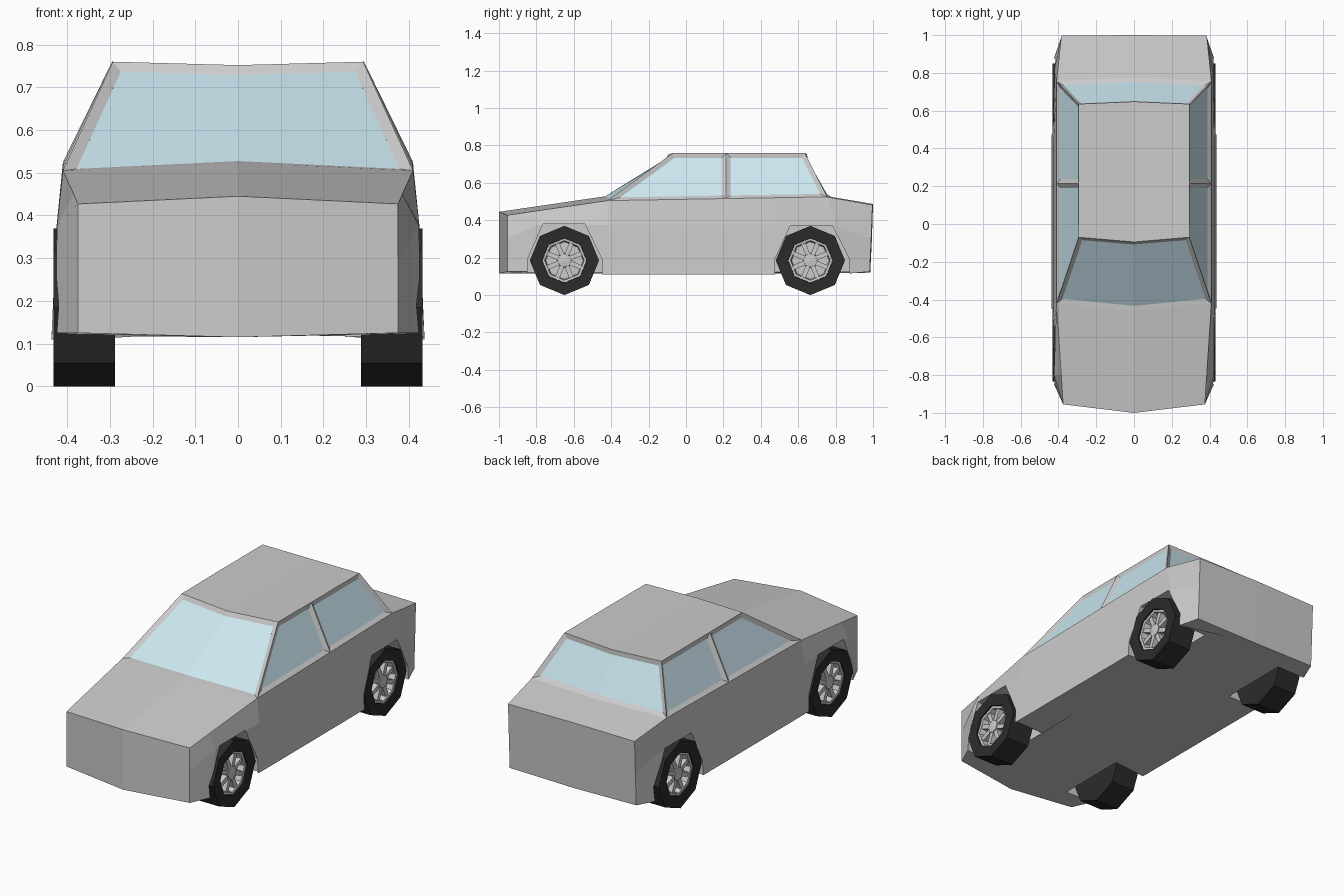
import bpy, bmesh, math
from mathutils import Matrix, Vector

if "Cube" in bpy.data.objects:
    bpy.data.objects.remove(bpy.data.objects["Cube"])


def material(name, rgb):
    m = bpy.data.materials.new(name)
    m.diffuse_color = (*rgb, 1)
    m.use_nodes = True
    m.node_tree.nodes["Principled BSDF"].inputs["Base Color"].default_value = m.diffuse_color
    return m


def bm_from_polys(polys, mirror=True):
    """Weld coordinate polygons into a bmesh, optionally with their x mirror."""
    bm, cache = bmesh.new(), {}

    def vert(p):
        key = tuple(round(c, 5) + 0.0 for c in p)
        if key not in cache:
            cache[key] = bm.verts.new(key)
        return cache[key]

    for poly in polys:
        bm.faces.new([vert(p) for p in poly])
    if mirror:
        for poly in polys:
            bm.faces.new([vert((-p[0], p[1], p[2])) for p in reversed(poly)])
    return bm


def make_object(name, bm, mat=None, loc=(0, 0, 0)):
    me = bpy.data.meshes.new(name)
    bm.to_mesh(me)
    bm.free()
    if mat:
        me.materials.append(mat)
    ob = bpy.data.objects.new(name, me)
    ob.location = loc
    bpy.context.collection.objects.link(ob)
    return ob


def lathe(bm, profile, n=8):
    """Revolve (x, radius) points around the x axis."""
    vs = [bm.verts.new((x, 0, r)) for x, r in profile]
    es = [bm.edges.new(e) for e in zip(vs, vs[1:])]
    bmesh.ops.spin(bm, geom=vs + es, cent=(0, 0, 0), axis=(1, 0, 0),
                   angle=math.tau, steps=n, use_duplicate=False)
    bmesh.ops.remove_doubles(bm, verts=bm.verts, dist=1e-4)
    bmesh.ops.recalc_face_normals(bm, faces=bm.faces)


rubber = material("rubber", (0.025, 0.025, 0.025))
glass = material("glass", (0.6, 0.8, 0.88))

# Lower body: three half-outlines from nose to tail
top = [(0, -1, .445), (.375, -.955, .427), (.385, -.8, .45), (.41, -.42, .505),
       (.41, .45, .52), (.41, .755, .525), (.385, .997, .482), (0, 1, .487)]
mid = [(0, -1, .3), (.375, -.955, .3), (.424, -.8, .375), (.425, -.42, .375),
       (.425, .45, .375), (.42, .8, .37), (.385, .99, .3), (0, .994, .3)]
low = [(0, -1, .115), (.375, -.955, .125), (.427, -.84, .125), (.437, -.42, .11),
       (.437, .47, .11), (.43, .86, .115), (.385, .982, .125), (0, .985, .12)]
cowl, deck = (0, -.46, .524), (0, .775, .525)
polys = [[a[i], a[i + 1], b[i + 1], b[i]]
         for a, b in ((low, mid), (mid, top)) for i in range(7)]
polys += [top[:4] + [cowl],                 # hood
          [cowl] + top[3:6] + [deck],       # under the cabin
          [deck] + top[5:],                 # boot lid
          low[::-1]]                        # floor
body = make_object("lower_body", bm_from_polys(polys))

# Wheel arch cutters
polys = []
for y, h in ((-.648, .38), (.675, .372)):
    prof = [(y - .2, -.1), (y + .2, -.1), (y + .2, .19), (y + .107, h),
            (y - .117, h), (y - .2, .19)]
    inner, outer = ([(x, *p) for p in prof] for x in (.25, .6))
    polys += [outer, inner[::-1]]
    polys += [[inner[i], inner[(i + 1) % 6], outer[(i + 1) % 6], outer[i]]
              for i in range(6)]
bm = bm_from_polys(polys)
bmesh.ops.recalc_face_normals(bm, faces=bm.faces)
cutter = make_object("wheel_arch_cutter", bm)
cutter.hide_render = True
cutter.display_type = 'WIRE'
cut = body.modifiers.new("arches", 'BOOLEAN')
cut.operation, cut.object, cut.solver = 'DIFFERENCE', cutter, 'EXACT'

# Cabin: roof and window frames, with recessed glass
a, p, b = top[3], (.41, .215, .516), top[5]
fc, f, rp = (0, -.095, .752), (.293, -.07, .76), (.295, .215, .76)
r, rc = (.295, .635, .76), (0, .648, .752)
bm = bm_from_polys([[cowl, a, f, fc], [a, p, rp, f], [p, b, r, rp],
                    [b, deck, rc, r], [fc, f, rp, r, rc]])
fs = list(bm.faces)
bm.normal_update()
panes = {"windscreen": (0, 5), "rear_window": (3, 8),
         "right_front_window": (1,), "right_back_window": (2,),
         "left_front_window": (6,), "left_back_window": (7,)}
for name, ids in panes.items():
    group = [fs[i] for i in ids]
    bmesh.ops.inset_region(bm, faces=group, thickness=.024, depth=-.012,
                           use_boundary=True, use_even_offset=True)
    bm.normal_update()
for name, ids in panes.items():
    pane = bm_from_polys([[tuple(v.co) for v in fs[i].verts] for i in ids], False)
    make_object(name, pane, glass)
bmesh.ops.delete(bm, geom=[fs[i] for ids in panes.values() for i in ids],
                 context='FACES')
make_object("cabin_frame", bm)

# Wheels: octagonal tyre plus spoked rim, mirrored to the other side
for end, y in (("front", -.65), ("rear", .665)):
    loc = (0, y, .185)
    bm = bmesh.new()
    lathe(bm, [(.288, 0), (.288, .185), (.432, .185), (.43, .12), (.37, .12), (.37, 0)])
    tyre = make_object(end + "_tyres", bm, rubber, loc)

    bm = bmesh.new()
    lathe(bm, [(.372, .119), (.422, .119), (.42, .106), (.385, .1), (.385, 0), (.372, 0)])
    hub = bmesh.new()
    lathe(hub, [(.38, 0), (.38, .04), (.42, .036), (.424, 0)])
    for k in range(8):
        m = (Matrix.Rotation(math.tau * (k + .5) / 8, 4, 'X')
             @ Matrix.Translation((.4, 0, .07))
             @ Matrix.Diagonal((.03, .024, .08, 1)))
        bmesh.ops.create_cube(bm, size=1, matrix=m)
    rim = make_object(end + "_rims", bm, None, loc)
    hubs = make_object(end + "_hubs", hub, None, loc)
    for ob in (tyre, rim, hubs):
        ob.modifiers.new("other_side", 'MIRROR').use_axis[0] = True
